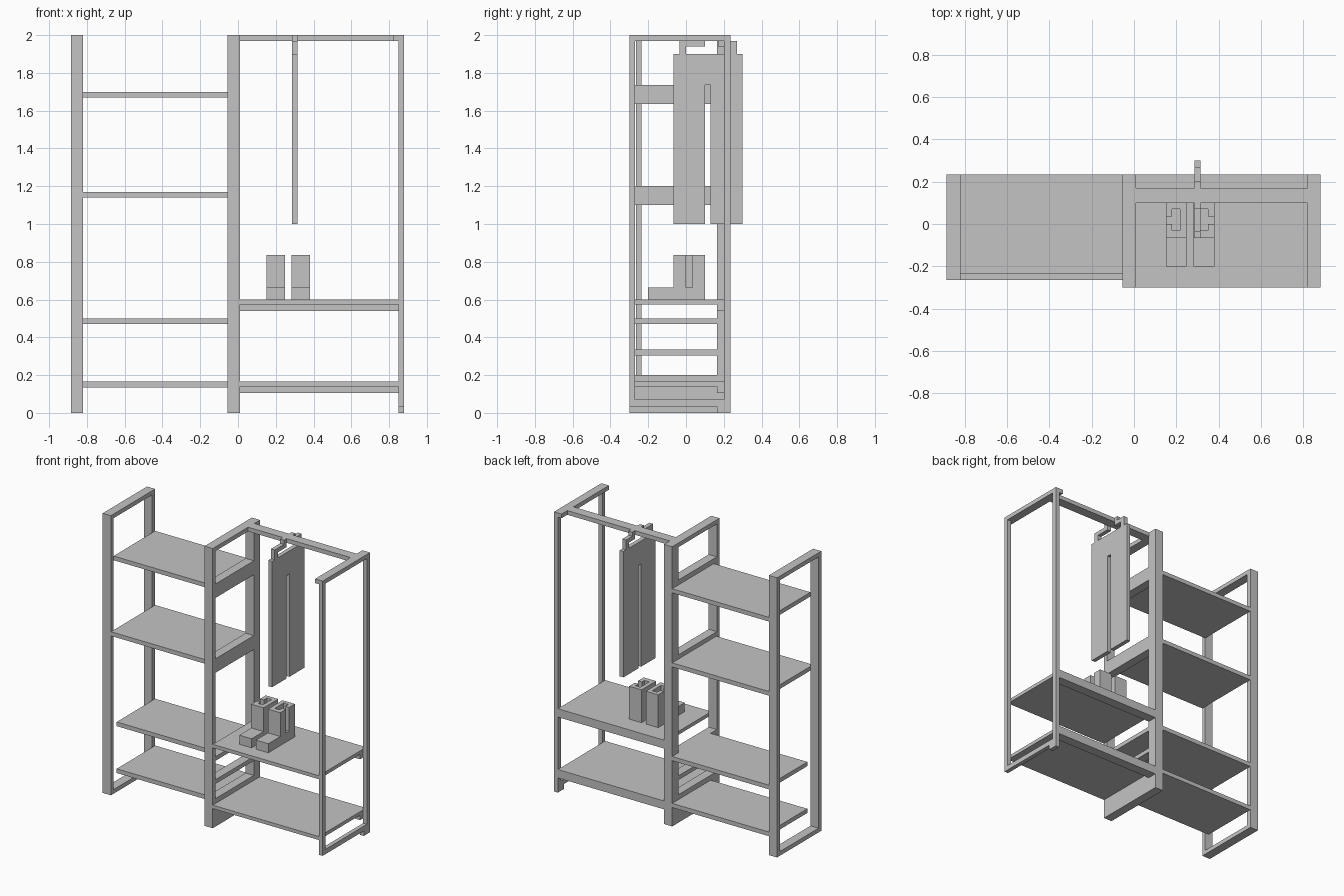
import bpy

cube = bpy.data.objects.get("Cube")
if cube:
    bpy.data.objects.remove(cube, do_unlink=True)

GREY = (0.55, 0.55, 0.55, 1.0)
grey = bpy.data.materials.new("plain grey")
grey.use_nodes = True
grey.diffuse_color = GREY
grey.node_tree.nodes["Principled BSDF"].inputs["Base Color"].default_value = GREY


def box(name, x, y, z):
    """Axis-aligned box from (low, high) pairs."""
    mesh = bpy.data.meshes.new(name)
    verts = [(a, b, c) for a in x for b in y for c in z]
    faces = [(0, 1, 3, 2), (4, 6, 7, 5), (0, 4, 5, 1),
             (2, 3, 7, 6), (0, 2, 6, 4), (1, 5, 7, 3)]
    mesh.from_pydata(verts, [], faces)
    mesh.materials.append(grey)
    obj = bpy.data.objects.new(name, mesh)
    bpy.context.collection.objects.link(obj)
    return obj


T = 0.03            # board thickness
BACK = 0.235        # shared rear plane
FRONT = -0.30       # front of the wardrobe side
LEFT_X = (-0.885, -0.82)
MID_X = (-0.055, 0.01)
RIGHT_X = (0.85, 0.88)
SHELF_X = (LEFT_X[1], MID_X[0])
BAY_X = (MID_X[1], RIGHT_X[0])
TOP = (2 - T, 2)

# Outer frame of the shelving bay
y0 = -0.265
box("shelving_front_post", LEFT_X, (y0, y0 + T), (0, TOP[0]))
box("shelving_back_post", LEFT_X, (0.2, BACK), (0, TOP[0]))
box("shelving_top_bar", LEFT_X, (y0, BACK), TOP)
box("shelving_bottom_bar", LEFT_X, (y0 + T, 0.2), (0, T))

# Middle frame with deep cross bars and thin rungs
box("middle_front_post", MID_X, (FRONT, FRONT + T), (0, TOP[0]))
box("middle_back_post", MID_X, (0.165, BACK), (0, TOP[0]))
box("middle_top_bar", MID_X, (FRONT, BACK), TOP)
for name, z in (("base_panel", (0, 0.2)), ("lower_rung", (0.305, 0.335)),
                ("upper_rung", (0.47, 0.5)), ("lower_cross_bar", (1.1, 1.2)),
                ("upper_cross_bar", (1.635, 1.735))):
    box("middle_" + name, MID_X, (FRONT + T, 0.165), z)

# Thin frame of the hanging bay
box("hanging_front_post", RIGHT_X, (FRONT, FRONT + T), (0.035, TOP[0]))
box("hanging_back_post", RIGHT_X, (0.2, BACK), (0.035, TOP[0]))
box("hanging_top_bar", (0.82, 0.88), (FRONT, BACK), TOP)
box("hanging_bottom_bar", RIGHT_X, (FRONT + T, 0.2), (0.035, 0.07))
box("hanging_back_foot", RIGHT_X, (0.165, BACK), (0, 0.035))
box("hanging_rail", (MID_X[1], 0.82), (0.1, 0.17), TOP)

# Shelves of the shelving bay
for i, (top, front) in enumerate(((0.165, -0.2), (0.5, -0.2),
                                  (1.17, -0.265), (1.7, -0.235))):
    box(f"shelf_{i + 1}", SHELF_X, (front, BACK), (top - T, top))

# Shelves of the hanging bay, each with a beam under its back edge
for name, top in (("lower", 0.165), ("upper", 0.6)):
    box(name + "_bay_shelf", BAY_X, (FRONT, BACK), (top - 0.025, top))
    box(name + "_bay_beam", BAY_X, (0.165, BACK), (top - 0.06, top - 0.025))

# Trousers on a stepped hanger
CLOTH_X = (0.285, 0.315)
box("trouser_waist", CLOTH_X, (-0.065, 0.3), (1.735, 1.9))
box("trouser_front_leg", CLOTH_X, (-0.065, 0.1), (1.0, 1.735))
box("trouser_back_leg", CLOTH_X, (0.13, 0.3), (1.0, 1.735))
for side, stem, arm, hook in (("front", (-0.035, 0), (0, 0.1), (0.07, 0.1)),
                              ("back", (0.235, 0.27), (0.17, 0.235), (0.17, 0.2))):
    box(f"hanger_{side}_stem", CLOTH_X, stem, (1.9, 1.97))
    box(f"hanger_{side}_arm", CLOTH_X, arm, (1.94, 1.97))
    box(f"hanger_{side}_hook", CLOTH_X, hook, TOP)

# Pair of hollow boots, slit on the outer side of each shaft
for side, outer, s in (("right", 0.15, 1), ("left", 0.38, -1)):
    def across(a, b):
        return tuple(sorted((outer + s * a, outer + s * b)))

    z = (0.665, 0.835)
    box(side + "_boot_sole", across(0, 0.098), (-0.2, 0.1), (0.6, 0.665))
    box(side + "_boot_front", across(0, 0.098), (-0.065, -0.03), z)
    box(side + "_boot_back", across(0, 0.098), (0.07, 0.1), z)
    box(side + "_boot_inner_wall", across(0.068, 0.098), (-0.03, 0.07), z)
    box(side + "_boot_outer_wall_front", across(0, 0.03), (-0.03, 0), z)
    box(side + "_boot_outer_wall_back", across(0, 0.03), (0.035, 0.07), z)
